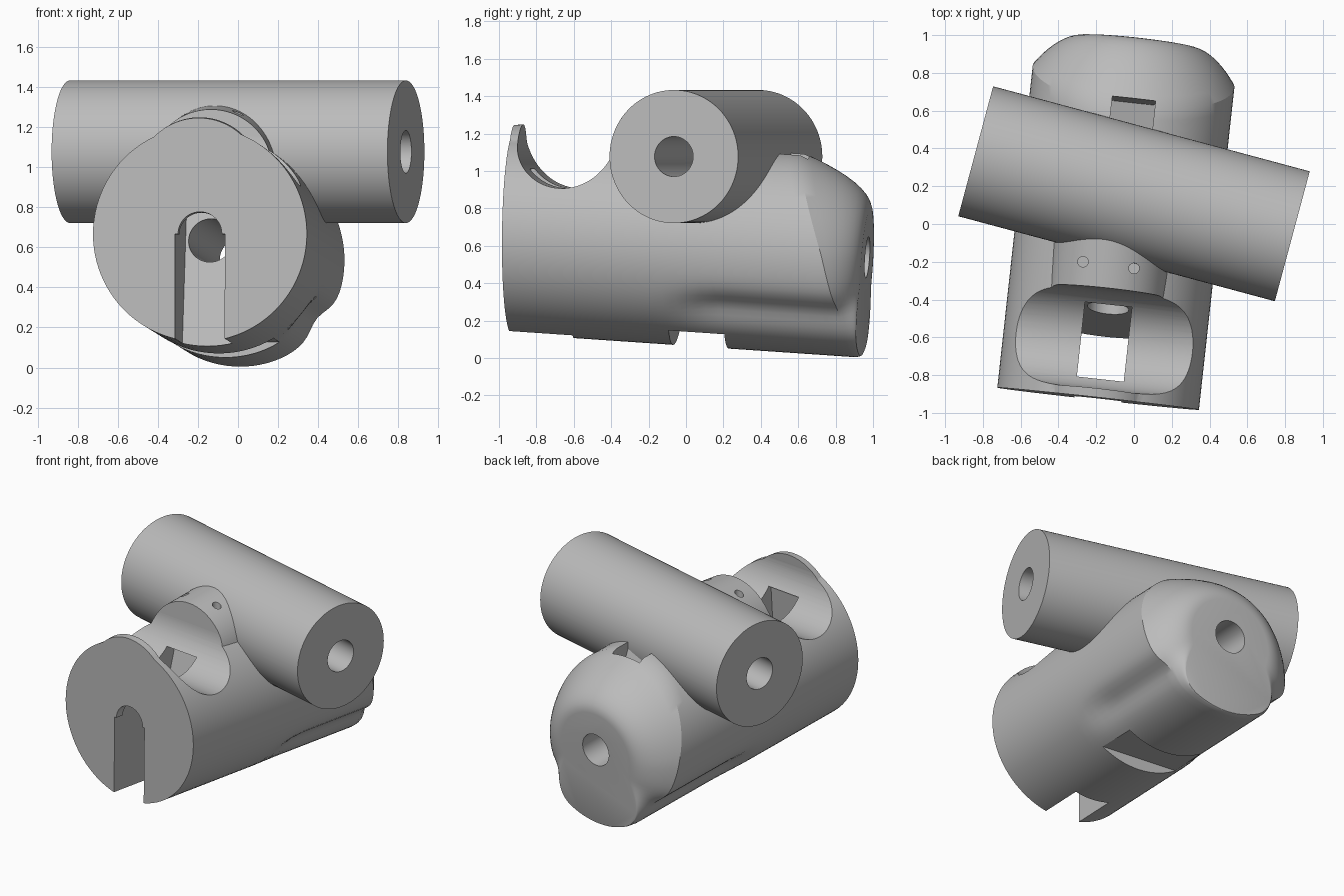
import bpy, bmesh, math
from mathutils import Matrix, Vector

old = bpy.data.objects.get("Cube")
if old:
    bpy.data.objects.remove(old, do_unlink=True)

# Single material
grey = bpy.data.materials.new("plain_grey")
grey.use_nodes = True
grey.diffuse_color = (0.5, 0.5, 0.5, 1)
grey.node_tree.nodes["Principled BSDF"].inputs["Base Color"].default_value = (0.5, 0.5, 0.5, 1)


def frame(origin, direction):
    """Frame whose local y runs along direction and whose local x is level."""
    y = Vector(direction).normalized()
    x = y.cross(Vector((0, 0, 1))).normalized()
    z = x.cross(y)
    m = Matrix((x, y, z)).transposed().to_4x4()
    m.translation = origin
    return m


def add_object(name, bm, matrix=Matrix()):
    bmesh.ops.recalc_face_normals(bm, faces=bm.faces)
    bm.transform(matrix)
    mesh = bpy.data.meshes.new(name)
    bm.to_mesh(mesh)
    bm.free()
    mesh.materials.append(grey)
    ob = bpy.data.objects.new(name, mesh)
    bpy.context.scene.collection.objects.link(ob)
    return ob


def rod(name, start, end, radius, matrix=Matrix(), sides=96):
    a, b = Vector(start), Vector(end)
    bm = bmesh.new()
    bmesh.ops.create_cone(bm, cap_ends=True, segments=sides, radius1=radius,
                          radius2=radius, depth=(b - a).length)
    turn = (b - a).to_track_quat('Z', 'Y').to_matrix().to_4x4()
    return add_object(name, bm, matrix @ Matrix.Translation((a + b) / 2) @ turn)


def prism(name, outline, x0, x1, matrix):
    """Extrude a (y, z) outline from x0 to x1."""
    bm = bmesh.new()
    face = bm.faces.new([bm.verts.new((x0, y, z)) for y, z in outline])
    new = bmesh.ops.extrude_face_region(bm, geom=[face])["geom"]
    bmesh.ops.translate(bm, vec=(x1 - x0, 0, 0),
                        verts=[v for v in new if isinstance(v, bmesh.types.BMVert)])
    return add_object(name, bm, matrix)


def block(name, x0, x1, y0, y1, z0, z1, matrix):
    return prism(name, [(y0, z0), (y1, z0), (y1, z1), (y0, z1)], x0, x1, matrix)


def combine(target, tool, operation='DIFFERENCE'):
    """Apply a boolean and discard the tool."""
    mod = target.modifiers.new("cut", 'BOOLEAN')
    mod.operation, mod.solver, mod.object = operation, 'EXACT', tool
    bpy.context.view_layer.update()
    deps = bpy.context.evaluated_depsgraph_get()
    mesh = bpy.data.meshes.new_from_object(target.evaluated_get(deps))
    target.modifiers.clear()
    target.data = mesh
    bpy.data.objects.remove(tool, do_unlink=True)


def smooth(ob, degrees):
    bpy.ops.object.select_all(action='DESELECT')
    ob.select_set(True)
    bpy.context.view_layer.objects.active = ob
    bpy.ops.object.shade_smooth_by_angle(angle=math.radians(degrees))


def ease(a, b, v):
    t = min(1, max(0, (v - a) / (b - a)))
    return t * t * (3 - 2 * t)


# Main body: lofted barrel with a crowned back that fades out underneath
LENGTH, RADIUS, SIDES, EXTRA = 1.91, 0.537, 96, 0.2
axis = frame((-0.19, -0.925, 0.667), (0.11, 1, -0.068))
STRAIGHT, ROUND = 28, 10
bm = bmesh.new()
rings = []
for i in range(STRAIGHT + ROUND + 1):
    ring = []
    for k in range(SIDES):
        t = 2 * math.pi * k / SIDES
        up = math.sin(t)
        depth = 0.19 + (0.2 if up > 0 else 0.16) * up
        inset = 0.01 + (0.24 + 0.03 * up) * ease(-0.9, -0.4, up)
        u = max(0, i - STRAIGHT) / ROUND
        along = min(1, i / STRAIGHT)
        s = -EXTRA + (LENGTH - depth + EXTRA) * along + depth * (1 - (1 - u) ** 2)
        r = RADIUS - inset * u
        # shallow hollows low on both flanks
        r -= 0.045 * ease(0.85, 1.2, s) * math.exp(-((up + 0.62) / 0.15) ** 2) * (1 - u)
        ring.append(bm.verts.new((r * math.cos(t), s, r * up)))
    rings.append(ring)
for a, b in zip(rings, rings[1:]):
    for k in range(SIDES):
        n = (k + 1) % SIDES
        bm.faces.new((a[k], a[n], b[n], b[k]))
bm.faces.new(rings[0])
bm.faces.new(rings[-1])
body = add_object("main_body", bm, axis)

# Raised saddle along the top, running into the cross tube
combine(body, rod("saddle", (-0.21, -1.05, 0.92), (-0.09, 0.1, 1.005), 0.315), 'UNION')

# Trim the front flat, leaning slightly forward at the top
TILT = 0.055
combine(body, prism("front_trim", [(-0.8, -1), (TILT, -1), (-TILT, 1), (-0.8, 1)], -1, 1, axis))

# Rounded pocket across the top near the front
combine(body, rod("pocket_floor", (-1, 0.28, 0.525), (1, 0.28, 0.525), 0.265, axis))
combine(body, block("pocket_top", -1, 1, 0.015, 0.545, 0.525, 1, axis))

# Front slot with a sloping rear wall, opening into the pocket
combine(body, prism("slot", [(-0.2, -0.8), (-0.2, 0), (0.06, 0), (0.06, 0.35),
                             (0.56, 0.35), (0.31, -0.8)], -0.125, 0.125, axis))

# Long bore, rear window with sloping floor, and groove underneath
combine(body, rod("bore", (0, -0.3, 0), (0, 2.3, 0), 0.11, axis, 48))
combine(body, prism("window", [(1.36, 0.9), (1.36, 0.6), (1.57, 0.16), (1.57, 0.9)],
                    -0.1, 0.13, axis))
combine(body, block("groove", -1, 1, 0.9, 1.2, -0.9, -0.46, axis))

# Two pin holes in the saddle
for x, y in ((-0.27, -0.2), (0.0, -0.235)):
    combine(body, rod("pin_hole", (x, y, 1.1), (x, y, 1.6), 0.028, sides=24))

# Cross tube resting on the body, its bore also clearing the saddle
left, right = Vector((-0.838, 0.385, 1.077)), Vector((0.838, -0.065, 1.077))
tube = rod("cross_tube", left, right, 0.356)
reach = (right - left) * 0.1
for part in (tube, body):
    combine(part, rod("tube_bore", left - reach, right + reach, 0.107, sides=48))
smooth(body, 25)
smooth(tube, 30)
